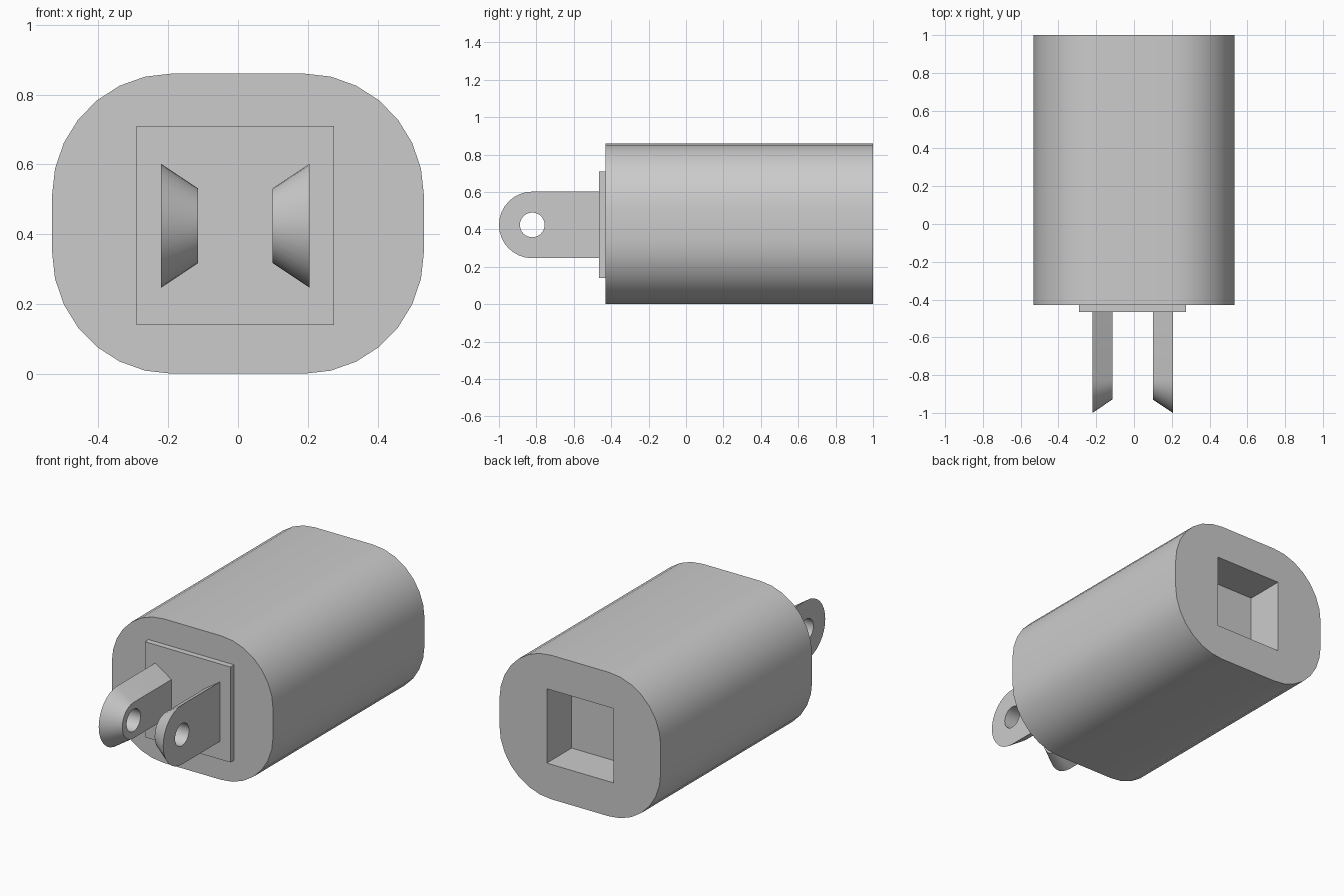
import bpy
import bmesh
from math import sin, cos, pi

cube = bpy.data.objects.get("Cube")
if cube:
    bpy.data.objects.remove(cube, do_unlink=True)

grey = bpy.data.materials.new("grey_plastic")
grey.use_nodes = True
GREY = (0.6, 0.6, 0.6, 1)
grey.diffuse_color = GREY
grey.node_tree.nodes["Principled BSDF"].inputs["Base Color"].default_value = GREY


def loft(name, loop_a, loop_b):
    """Closed solid between two matching outlines."""
    bm = bmesh.new()
    a = [bm.verts.new(p) for p in loop_a]
    b = [bm.verts.new(p) for p in loop_b]
    n = len(a)
    bm.faces.new(a)
    bm.faces.new(b[::-1])
    for i in range(n):
        j = (i + 1) % n
        bm.faces.new((a[i], b[i], b[j], a[j]))
    bmesh.ops.recalc_face_normals(bm, faces=bm.faces)
    mesh = bpy.data.meshes.new(name)
    bm.to_mesh(mesh)
    bm.free()
    mesh.materials.append(grey)
    obj = bpy.data.objects.new(name, mesh)
    bpy.context.collection.objects.link(obj)
    return obj


def box(name, x0, x1, y0, y1, z0, z1):
    def rect(y):
        return [(x0, y, z0), (x1, y, z0), (x1, y, z1), (x0, y, z1)]
    return loft(name, rect(y0), rect(y1))


def activate(obj):
    bpy.ops.object.select_all(action='DESELECT')
    obj.select_set(True)
    bpy.context.view_layer.objects.active = obj


def cut(obj, cutter):
    cutter.hide_render = True
    mod = obj.modifiers.new("cut", 'BOOLEAN')
    mod.operation = 'DIFFERENCE'
    mod.solver = 'EXACT'
    mod.object = cutter
    activate(obj)
    bpy.ops.object.modifier_apply(modifier=mod.name)
    bpy.data.objects.remove(cutter, do_unlink=True)


def smooth(obj):
    activate(obj)
    bpy.ops.object.shade_smooth_by_angle()


# Body: rounded rectangle run along y
MID_Z = 0.43


def body_outline(y, steps=7):
    pts = []
    for q, (sx, sz) in enumerate([(1, 1), (-1, 1), (-1, -1), (1, -1)]):
        for i in range(steps + 1):
            t = (q + i / steps) * pi / 2
            pts.append((sx * 0.19 + 0.343 * cos(t), y,
                        MID_Z + sz * 0.08 + 0.35 * sin(t)))
    return pts


body = loft("body", body_outline(-0.43), body_outline(1.0))

# Square socket in the back
cut(body, box("socket_cutter", -0.22, 0.22, 0.765, 1.1, MID_Z - 0.222, MID_Z + 0.222))
smooth(body)

# Raised plate on the front
PLATE_X = -0.0075
box("front_plate", PLATE_X - 0.283, PLATE_X + 0.283, -0.465, -0.43, 0.14, 0.71)

# Two prongs, round-ended, narrowing towards each other, each with a hole
TIP_Y, TIP_Z = -0.822, 0.424


def prong_outline(x, r, steps=16):
    arc = [(x, TIP_Y - r * sin(pi * i / steps), TIP_Z + r * cos(pi * i / steps))
           for i in range(steps + 1)]
    return arc + [(x, -0.45, TIP_Z - r), (x, -0.45, TIP_Z + r)]


def circle(x, r, n=32):
    return [(x, TIP_Y + r * cos(2 * pi * i / n), TIP_Z + r * sin(2 * pi * i / n))
            for i in range(n)]


for side, name in ((1, "left_prong"), (-1, "right_prong")):
    inner, outer = PLATE_X + side * 0.107, PLATE_X + side * 0.213
    prong = loft(name, prong_outline(inner, 0.107), prong_outline(outer, 0.178))
    cut(prong, loft("hole_cutter", circle(inner - side * 0.05, 0.066),
                    circle(outer + side * 0.05, 0.066)))
    smooth(prong)
